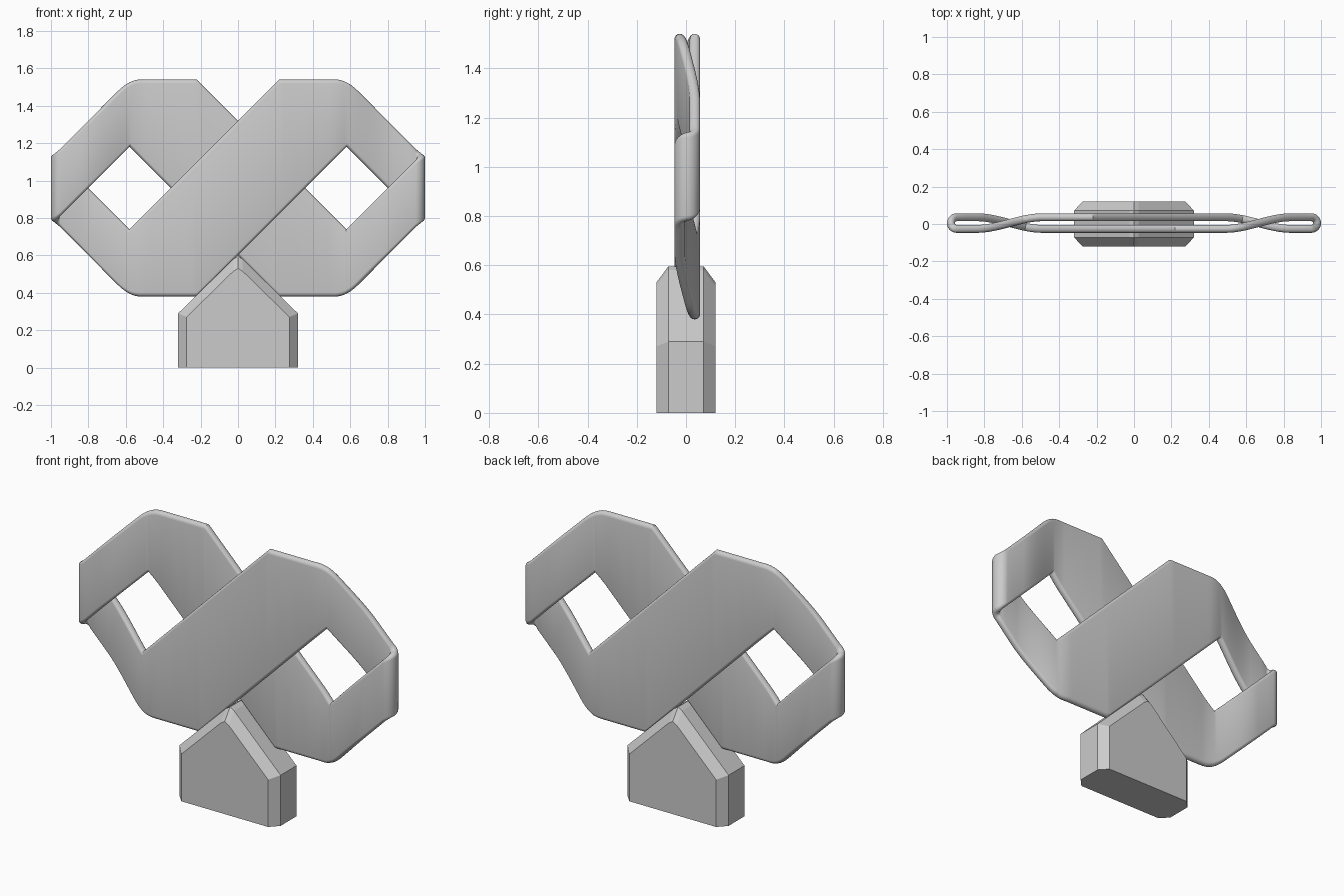
import bpy, bmesh, math
from mathutils import Vector

if "Cube" in bpy.data.objects:
    bpy.data.objects.remove(bpy.data.objects["Cube"], do_unlink=True)

grey = bpy.data.materials.new("plain grey")
grey.use_nodes = True
colour = (0.6, 0.6, 0.6, 1)
grey.diffuse_color = colour
grey.node_tree.nodes["Principled BSDF"].inputs["Base Color"].default_value = colour


def skin(name, rings, closed, smooth):
    """Join matching rings of points into one solid."""
    bm = bmesh.new()
    loops = [[bm.verts.new(p) for p in ring] for ring in rings]
    pairs = list(zip(loops, loops[1:]))
    if closed:
        pairs.append((loops[-1], loops[0]))
    else:
        bm.faces.new(loops[0])
        bm.faces.new(loops[-1][::-1])
    for a, b in pairs:
        for i in range(len(a)):
            j = (i + 1) % len(a)
            bm.faces.new((a[i], b[i], b[j], a[j]))
    bmesh.ops.recalc_face_normals(bm, faces=bm.faces)
    mesh = bpy.data.meshes.new(name)
    bm.to_mesh(mesh)
    bm.free()
    mesh.materials.append(grey)
    obj = bpy.data.objects.new(name, mesh)
    bpy.context.collection.objects.link(obj)
    if smooth:
        bpy.ops.object.select_all(action="DESELECT")
        obj.select_set(True)
        bpy.context.view_layer.objects.active = obj
        bpy.ops.object.shade_smooth_by_angle(angle=math.radians(35))
    return obj


# Ribbon: a strip with upright rulings that follows a flat figure-eight path
MID_Z, MID_Y = 0.96, 0.005      # centre of the loops
GAP, R = 0.031, 0.021           # layer offset, half thickness
FOLD, TURN = 0.58, 1 - GAP - R  # crease position, centre of the end turn


def soft_min(a, b, k):
    h = max(k - abs(a - b), 0) / k
    return min(a, b) - h * h * k / 4


def span(x):
    """Bottom and top of the strip at x, on the way out."""
    top = soft_min(min(x + 1.32, 1.54), 2.12 - x, 0.06)
    return min(x + 0.60, 1.76 - x), top


def layer(x):
    """Depth of the strip at x, swapping from front to back."""
    t = min(max((x - 0.49) / 0.35, 0), 1)
    return GAP * (2 * t * t * (3 - 2 * t) - 1)


xs = [0, 0.11, 0.20, 0.22, 0.24, 0.35, 0.45, 0.49]
xs += [0.49 + 0.015 * i for i in range(1, 24)] + [0.90]
xs = sorted(xs + [FOLD])
out = [(x, layer(x), *span(x)) for x in xs]
for i in range(9):              # first half of the end turn
    a = math.pi / 2 * i / 8
    x = TURN + GAP * math.sin(a)
    out.append((x, GAP * math.cos(a), *span(x)))
back = [(x, -y, 2 * MID_Z - top, 2 * MID_Z - low) for x, y, low, top in out[-2::-1]]
half = out + back
path = half[:-1] + [(-x, -y, low, top) for x, y, low, top in half[:-1]]

rings = []
for i, (x, y, low, top) in enumerate(path):
    before, after = path[i - 1], path[(i + 1) % len(path)]
    along = Vector((after[0] - before[0], after[1] - before[1])).normalized()
    side = Vector((-along.y, along.x))
    ring = []
    for end, start in ((top - R, 0), (low + R, math.pi)):
        for k in range(9):      # rounded edge
            a = start + math.pi * k / 8
            p = Vector((x, y + MID_Y)) + side * R * math.cos(a)
            ring.append((p.x, p.y, end + R * math.sin(a)))
    rings.append(ring)
skin("looped_ribbon", rings, True, True)


# Base: a gabled block with chamfered front and back edges
def gable(y, width, eave, shoulder, apex):
    right = [(width, 0), (width, eave), (0.025, shoulder)]
    left = [(-x, z) for x, z in right[::-1]]
    return [(x, y, z) for x, z in right + [(0, apex)] + left]


inner, outer = (0.275, 0.27, 0.515, 0.53), (0.32, 0.29, 0.58, 0.595)
sections = [(-0.12, inner), (-0.072, outer), (0.072, outer), (0.12, inner)]
skin("gabled_base", [gable(y, *shape) for y, shape in sections], False, False)
